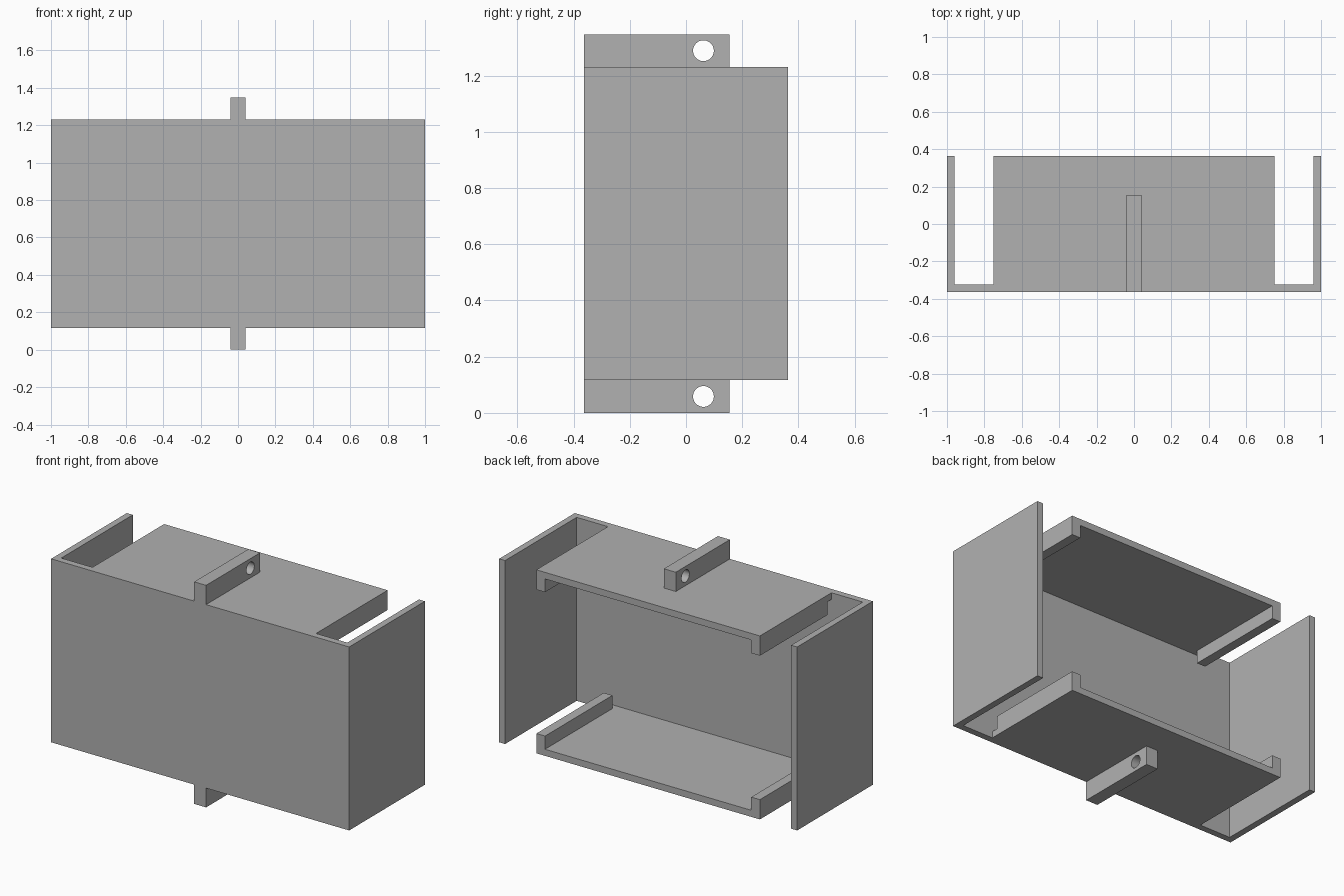
import bpy
import bmesh
from math import pi
from mathutils import Matrix, Vector

cube = bpy.data.objects.get("Cube")
if cube:
    bpy.data.objects.remove(cube, do_unlink=True)

# Overall sizes
HALF_X, HALF_Y = 1.0, 0.363
BOTTOM, TOP = 0.117, 1.23
HEIGHT = TOP + BOTTOM
WALL = 0.04
SHELF_X = 0.75
LIP_WIDTH, LIP_DEPTH = 0.058, 0.08
FRONT_INNER = -HALF_Y + WALL

grey = bpy.data.materials.new("plain_grey")
grey.use_nodes = True
colour = (0.44, 0.44, 0.44, 1)
grey.diffuse_color = colour
grey.node_tree.nodes["Principled BSDF"].inputs["Base Color"].default_value = colour


def add_object(name, bm):
    bmesh.ops.recalc_face_normals(bm, faces=bm.faces)
    mesh = bpy.data.meshes.new(name)
    bm.to_mesh(mesh)
    bm.free()
    mesh.materials.append(grey)
    obj = bpy.data.objects.new(name, mesh)
    bpy.context.collection.objects.link(obj)
    return obj


def box(name, x, y, z):
    """Box spanning the given pairs of limits."""
    bm = bmesh.new()
    spans = (x, y, z)
    centre = Vector([(a + b) / 2 for a, b in spans])
    size = [abs(b - a) for a, b in spans]
    bmesh.ops.create_cube(bm, size=1,
                          matrix=Matrix.Translation(centre) @ Matrix.Diagonal((*size, 1)))
    return add_object(name, bm)


# Front panel and side walls: one channel section raised upward
inner_x = HALF_X - WALL
half = [(inner_x, FRONT_INNER), (inner_x, HALF_Y), (HALF_X, HALF_Y), (HALF_X, -HALF_Y)]
outline = half + [(-x, y) for x, y in reversed(half)]
bm = bmesh.new()
face = bm.faces.new([bm.verts.new((x, y, BOTTOM)) for x, y in outline])
raised = bmesh.ops.extrude_face_region(bm, geom=[face])["geom"]
bmesh.ops.translate(bm, vec=(0, 0, TOP - BOTTOM),
                    verts=[v for v in raised if isinstance(v, bmesh.types.BMVert)])
add_object("channel_panel", bm)

# Upper and lower shelves with inward lips and drilled lugs
for level, outer, inward in (("upper", TOP, -1), ("lower", BOTTOM, 1)):
    inner = outer + inward * WALL
    box(level + "_shelf", (-SHELF_X, SHELF_X), (FRONT_INNER, HALF_Y), (outer, inner))

    # Lips stop short of the front panel
    for side, s in (("left", 1), ("right", -1)):
        box(f"{level}_{side}_lip", (s * (SHELF_X - LIP_WIDTH), s * SHELF_X),
            (FRONT_INNER + WALL, HALF_Y), (inner, inner + inward * LIP_DEPTH))

    # Lug on the outside, with a round cross hole
    end = HEIGHT if inward < 0 else 0
    lug = box(level + "_lug", (-0.04, 0.04), (-HALF_Y, 0.155), (outer, end))
    bm = bmesh.new()
    bmesh.ops.create_cone(bm, cap_ends=True, segments=48, radius1=0.037, radius2=0.037, depth=0.3,
                          matrix=Matrix.Translation((0, 0.062, (outer + end) / 2))
                          @ Matrix.Rotation(pi / 2, 4, "Y"))
    cutter = add_object(level + "_hole_cutter", bm)
    cutter.hide_render = True
    cut = lug.modifiers.new("hole", "BOOLEAN")
    cut.operation = "DIFFERENCE"
    cut.solver = "EXACT"
    cut.object = cutter
    bpy.ops.object.select_all(action="DESELECT")
    lug.select_set(True)
    bpy.context.view_layer.objects.active = lug
    bpy.ops.object.modifier_apply(modifier=cut.name)
    bpy.data.objects.remove(cutter, do_unlink=True)
    bpy.ops.object.shade_smooth_by_angle()
